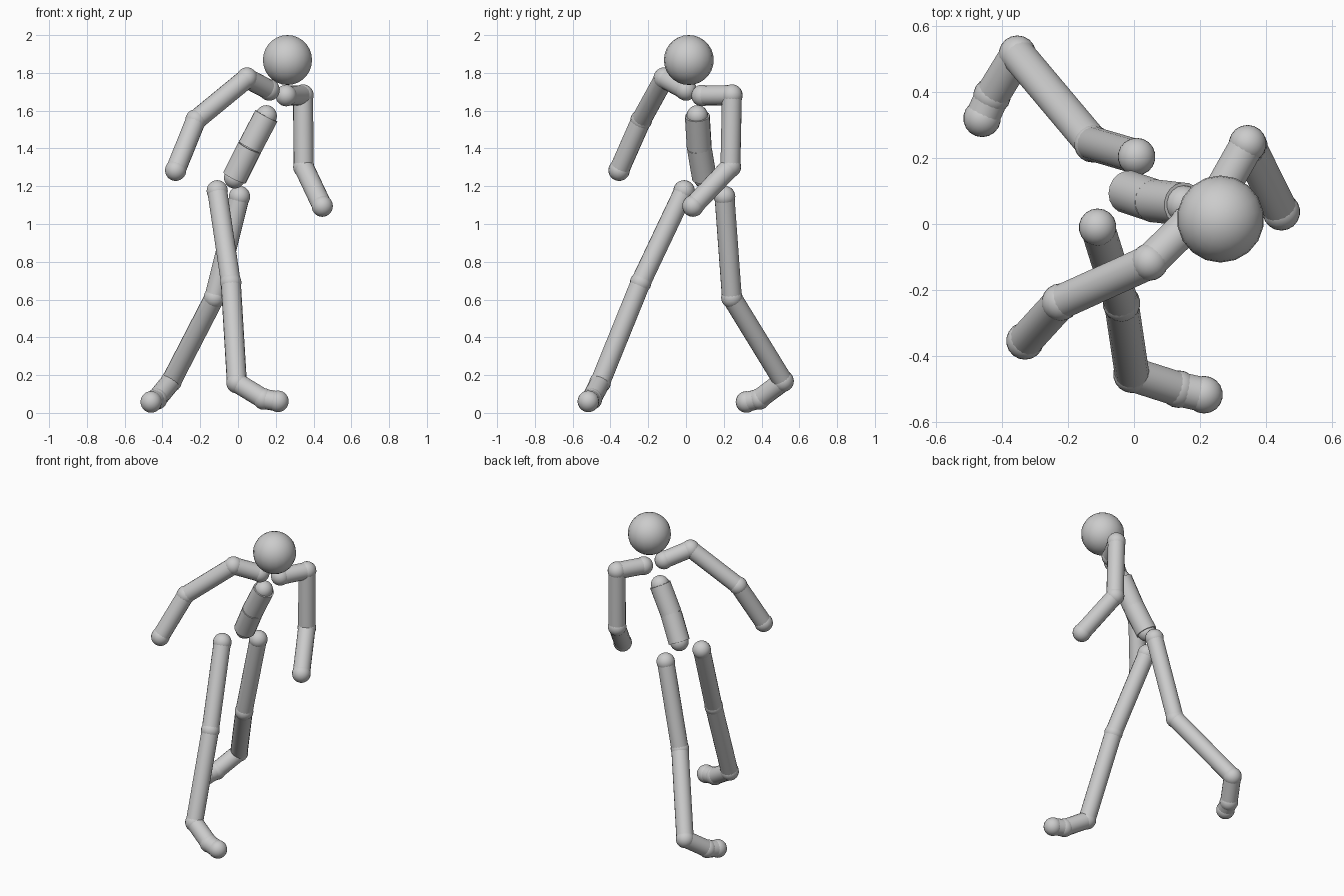
import bpy
from mathutils import Vector

if "Cube" in bpy.data.objects:
    bpy.data.objects.remove(bpy.data.objects["Cube"])

grey = bpy.data.materials.new("light grey")
grey.diffuse_color = (0.6, 0.6, 0.6, 1)
grey.use_nodes = True
grey.node_tree.nodes["Principled BSDF"].inputs["Base Color"].default_value = grey.diffuse_color


def finish(name):
    ob = bpy.context.object
    ob.name = name
    ob.data.materials.append(grey)
    bpy.ops.object.shade_smooth_by_angle()
    return ob


def ball(name, p, r):
    bpy.ops.mesh.primitive_uv_sphere_add(segments=18, ring_count=14, radius=r, location=p)
    return finish(name)


def rod(name, a, b, r):
    a, b = Vector(a), Vector(b)
    d = b - a
    bpy.ops.mesh.primitive_cylinder_add(vertices=18, radius=r, depth=d.length, location=(a + b) / 2)
    ob = finish(name)
    ob.rotation_mode = 'QUATERNION'
    ob.rotation_quaternion = d.to_track_quat('Z', 'Y')


def limb(name, joints, rod_names, rod_r=0.053, ball_r=0.057):
    """Rods running between joints, with a ball at every joint."""
    for i, p in enumerate(joints):
        ball(f"{name}_joint_{i + 1}", p, ball_r)
    for part, a, b in zip(rod_names, joints, joints[1:]):
        rod(f"{name}_{part}", a, b, rod_r)


# Head
ball("head", (0.262, 0.015, 1.868), 0.132)

# Spine: two thicker rods on smaller joints
limb("spine", [(0.15, 0.06, 1.572), (0.062, 0.07, 1.405), (-0.018, 0.097, 1.245)],
     ["chest", "belly"], 0.066, 0.057)

# Arms: collarbone, upper arm and forearm
arm = ["collarbone", "upper_arm", "forearm"]
limb("right_arm", [(0.165, 0.0, 1.71), (0.047, -0.115, 1.772),
                   (-0.223, -0.237, 1.55), (-0.33, -0.354, 1.285)], arm)
limb("left_arm", [(0.255, 0.085, 1.68), (0.344, 0.243, 1.682),
                  (0.348, 0.235, 1.302), (0.446, 0.037, 1.095)], arm)

# Legs: thigh, shin, foot and toes
leg = ["thigh", "shin", "foot", "toes"]
limb("right_leg", [(-0.11, -0.01, 1.175), (-0.038, -0.24, 0.69), (-0.006, -0.455, 0.16),
                   (0.135, -0.5, 0.074), (0.212, -0.517, 0.061)], leg)
limb("left_leg", [(0.008, 0.204, 1.145), (-0.125, 0.243, 0.61), (-0.353, 0.514, 0.168),
                  (-0.43, 0.388, 0.074), (-0.46, 0.32, 0.058)], leg)
